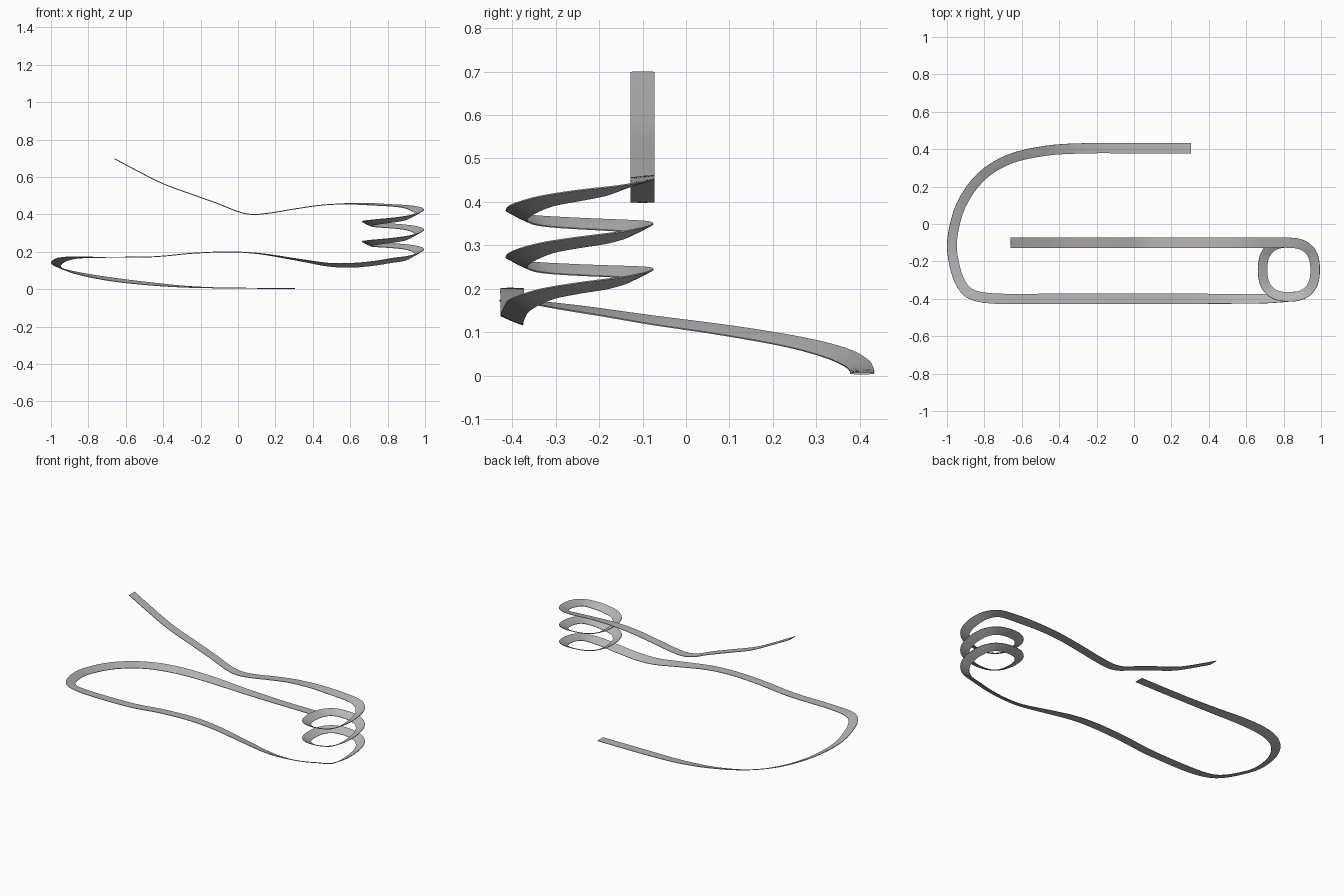
import bpy, bmesh, math
from mathutils import Vector

if "Cube" in bpy.data.objects:
    bpy.data.objects.remove(bpy.data.objects["Cube"])

WIDTH, THICK = 0.055, 0.005


def spline(pts, steps):
    """Smooth Catmull-Rom interpolation through points of any dimension."""
    out = []
    n = len(pts)
    for i in range(n - 1):
        a, b = pts[max(i - 1, 0)], pts[i]
        c, d = pts[i + 1], pts[min(i + 2, n - 1)]
        for s in range(steps):
            t = s / steps
            out.append([0.5 * (2 * q + (r - p) * t + (2 * p - 5 * q + 4 * r - w) * t * t
                               + (3 * q - p - 3 * r + w) * t ** 3)
                        for p, q, r, w in zip(a, b, c, d)])
    out.append(list(pts[-1]))
    return out


# Lower arm and wide bend: x, y, height, bank in degrees
lower = [
    (0.305, 0.405, 0.005, 0), (0.0, 0.405, 0.006, 0), (-0.25, 0.405, 0.012, 6),
    (-0.47, 0.392, 0.029, 16), (-0.67, 0.345, 0.052, 22), (-0.82, 0.25, 0.077, 22),
    (-0.925, 0.10, 0.103, 22), (-0.972, -0.08, 0.128, 20), (-0.962, -0.21, 0.148, 18),
    (-0.925, -0.32, 0.163, 14), (-0.86, -0.38, 0.17, 8), (-0.72, -0.40, 0.171, 2),
    (-0.45, -0.40, 0.174, 1), (-0.25, -0.40, 0.192, 1), (-0.05, -0.40, 0.20, 1),
    (0.12, -0.40, 0.19, 4), (0.32, -0.40, 0.158, 10), (0.48, -0.40, 0.132, 18),
    (0.60, -0.40, 0.128, 24), (0.72, -0.398, 0.138, 25),
]
# Upper arm, dipping and then rising to the free tip
upper = [
    (0.70, -0.10, 0.455, 10), (0.58, -0.10, 0.457, 4), (0.44, -0.10, 0.449, 0),
    (0.30, -0.10, 0.429, 0), (0.18, -0.10, 0.409, 0), (0.08, -0.10, 0.400, 0),
    (0.0, -0.10, 0.415, 0), (-0.10, -0.10, 0.455, 0), (-0.25, -0.10, 0.509, 0),
    (-0.40, -0.10, 0.564, 0), (-0.54, -0.10, 0.634, 0), (-0.66, -0.10, 0.698, 0),
]

# Spring coil: rounded-square turns, height given at every quarter turn
heights = [0.155, 0.202, 0.233, 0.243, 0.262, 0.307, 0.338, 0.350, 0.370, 0.415, 0.448]
coil = []
for i, (z,) in enumerate(spline([(h,) for h in heights], 4)):
    ang = math.radians(-90 + 22.5 * i)
    c, s = math.cos(ang), math.sin(ang)
    x = 0.828 + 0.141 * math.copysign(abs(c) ** 0.82, c)
    y = -0.245 + 0.145 * math.copysign(abs(s) ** 0.82, s)
    bank = 26 if i < 37 else 26 - 4 * (i - 36)
    coil.append((x, y, z, bank))

path = spline(lower + coil + upper, 4)

# Shallow ridged strip section: across, up
half = WIDTH / 2
section = [(-half, 0.3), (0, 0.5), (half, 0.3), (half, -0.3), (0, -0.5), (-half, -0.3)]

# Sweep the section, keeping it level across except for the bank
bm = bmesh.new()
rings = []
for i, p in enumerate(path):
    before, after = path[max(i - 1, 0)], path[min(i + 1, len(path) - 1)]
    tangent = (Vector(after[:3]) - Vector(before[:3])).normalized()
    side = tangent.cross(Vector((0, 0, 1))).normalized()
    normal = side.cross(tangent)
    a = math.radians(p[3])
    across = side * math.cos(a) + normal * math.sin(a)
    up = normal * math.cos(a) - side * math.sin(a)
    rings.append([bm.verts.new(Vector(p[:3]) + across * u + up * (v * THICK))
                  for u, v in section])
for r0, r1 in zip(rings, rings[1:]):
    for k in range(6):
        j = (k + 1) % 6
        bm.faces.new((r0[k], r0[j], r1[j], r1[k]))
bm.faces.new(rings[0])
bm.faces.new(rings[-1])
bmesh.ops.recalc_face_normals(bm, faces=bm.faces)

mesh = bpy.data.meshes.new("spring_strip")
bm.to_mesh(mesh)
bm.free()
strip = bpy.data.objects.new("spring_strip", mesh)
bpy.context.collection.objects.link(strip)

steel = bpy.data.materials.new("steel_grey")
steel.diffuse_color = (0.48, 0.46, 0.475, 1)
steel.use_nodes = True
steel.node_tree.nodes["Principled BSDF"].inputs["Base Color"].default_value = steel.diffuse_color
mesh.materials.append(steel)

bpy.context.view_layer.objects.active = strip
strip.select_set(True)
bpy.ops.object.shade_smooth_by_angle(angle=math.radians(35))
